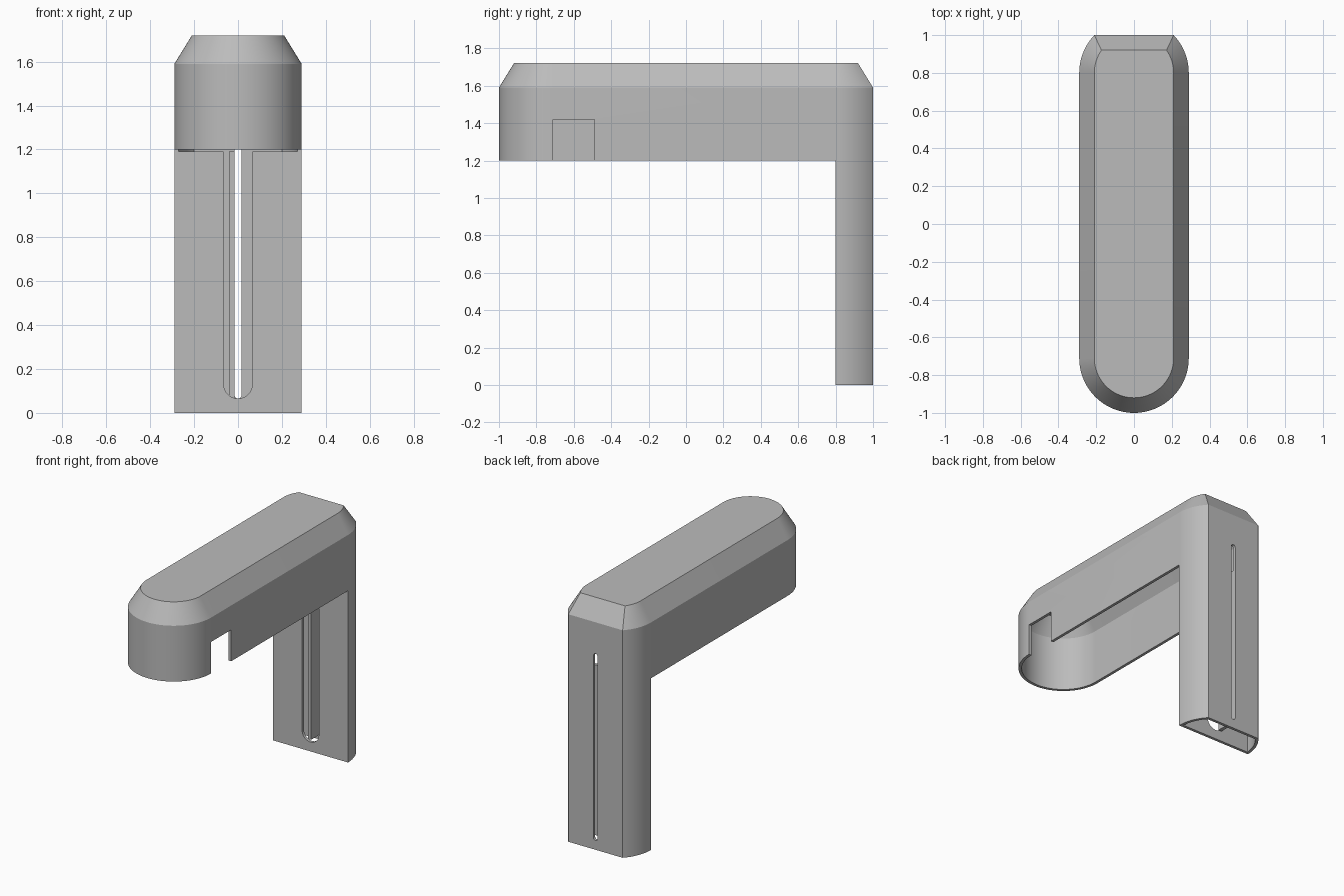
import bpy, bmesh
from math import sin, cos, pi, asin, radians

if "Cube" in bpy.data.objects:
    bpy.data.objects.remove(bpy.data.objects["Cube"])

R, FRONT, REAR, BACK = 0.29, -0.71, 0.80, 1.0   # plan radius, arc centres, flat back
LEG_TOP, SHOULDER, TOP, BEVEL, WALL = 1.2, 1.59, 1.72, 0.08, 0.02

grey = bpy.data.materials.new("plain grey")
grey.use_nodes = True
grey.diffuse_color = (0.5, 0.5, 0.5, 1)
grey.node_tree.nodes["Principled BSDF"].inputs["Base Color"].default_value = (0.5, 0.5, 0.5, 1)


def outline(inset, steps=48):
    """Plan shape: round front end, round rear end cut off flat."""
    r = R - inset
    a = asin((BACK - inset - REAR) / r)
    pts = [(r * cos(pi + pi * i / steps), FRONT + r * sin(pi + pi * i / steps))
           for i in range(steps + 1)]
    side = [(r * cos(a * i / 12), REAR + r * sin(a * i / 12)) for i in range(13)]
    return pts + side + [(-x, y) for x, y in reversed(side)]


def loft(name, levels):
    """Closed solid through (z, points) levels."""
    bm = bmesh.new()
    rings = [[bm.verts.new((x, y, z)) for x, y in pts] for z, pts in levels]
    n = len(rings[0])
    for low, high in zip(rings, rings[1:]):
        for i in range(n):
            j = (i + 1) % n
            bm.faces.new((low[i], low[j], high[j], high[i]))
    bm.faces.new(rings[0][::-1])
    bm.faces.new(rings[-1])
    bmesh.ops.recalc_face_normals(bm, faces=bm.faces)
    me = bpy.data.meshes.new(name)
    bm.to_mesh(me)
    bm.free()
    me.materials.append(grey)
    ob = bpy.data.objects.new(name, me)
    bpy.context.collection.objects.link(ob)
    return ob


def box(name, x0, x1, y0, y1, z0, z1):
    return loft(name, [(z, [(x0, y0), (x1, y0), (x1, y1), (x0, y1)]) for z in (z0, z1)])


def slot(name, r, y0, y1, z0, z1):
    """Upright slot with round ends, cutting along y."""
    pts = [(r * cos(pi * i / 12), z1 - r + r * sin(pi * i / 12)) for i in range(13)]
    pts += [(-x, z0 + z1 - z) for x, z in pts]
    pts = [(abs(x) * (1 if i < 6 or i > 19 else -1), z) for i, (x, z) in enumerate(pts)]
    ob = loft(name, [(-y1, pts), (-y0, pts)])
    for v in ob.data.vertices:
        v.co = (v.co.x, -v.co.z, v.co.y)
    return ob


def cut(target, cutters):
    """Subtract the cutters, then throw them away."""
    for c in cutters:
        m = target.modifiers.new("cut", "BOOLEAN")
        m.operation, m.solver, m.object = "DIFFERENCE", "EXACT", c
    dg = bpy.context.evaluated_depsgraph_get()
    target.data = bpy.data.meshes.new_from_object(target.evaluated_get(dg))
    target.modifiers.clear()
    for c in cutters:
        bpy.data.objects.remove(c)


# Outer L-shaped body
body = loft("hollow_arm_and_leg", [(0, outline(0)), (SHOULDER, outline(0)), (TOP, outline(BEVEL))])
cut(body, [box("under_arm", -1, 1, -2, REAR, -1, LEG_TOP)])

# Cavity with the same L shape, open below
cavity = loft("cavity", [(-0.1, outline(WALL)), (SHOULDER - 0.01, outline(WALL)),
                         (TOP - WALL, outline(BEVEL + 0.012))])
cut(cavity, [box("leg_front_plate", -1, 1, -2, REAR + WALL, -1, LEG_TOP - 0.01)])

# Hollow out, then cut the wide front slot, narrow rear slit and side notch
cut(body, [cavity])
cut(body, [slot("front_slot", 0.065, 0.75, 0.85, 0.065, 1.4),
           slot("rear_slit", 0.016, 0.95, 1.05, 0.065, 1.37),
           box("side_notch", 0.2, 0.4, -0.71, -0.49, 1.1, 1.42)])

# Thin guide rib beside the slit inside the leg
rib = box("inner_rib", -0.041, -0.016, 0.83, 0.985, 0.065, 1.19)

bpy.ops.object.select_all(action="DESELECT")
body.select_set(True)
bpy.context.view_layer.objects.active = body
bpy.ops.object.shade_smooth_by_angle(angle=radians(30))
